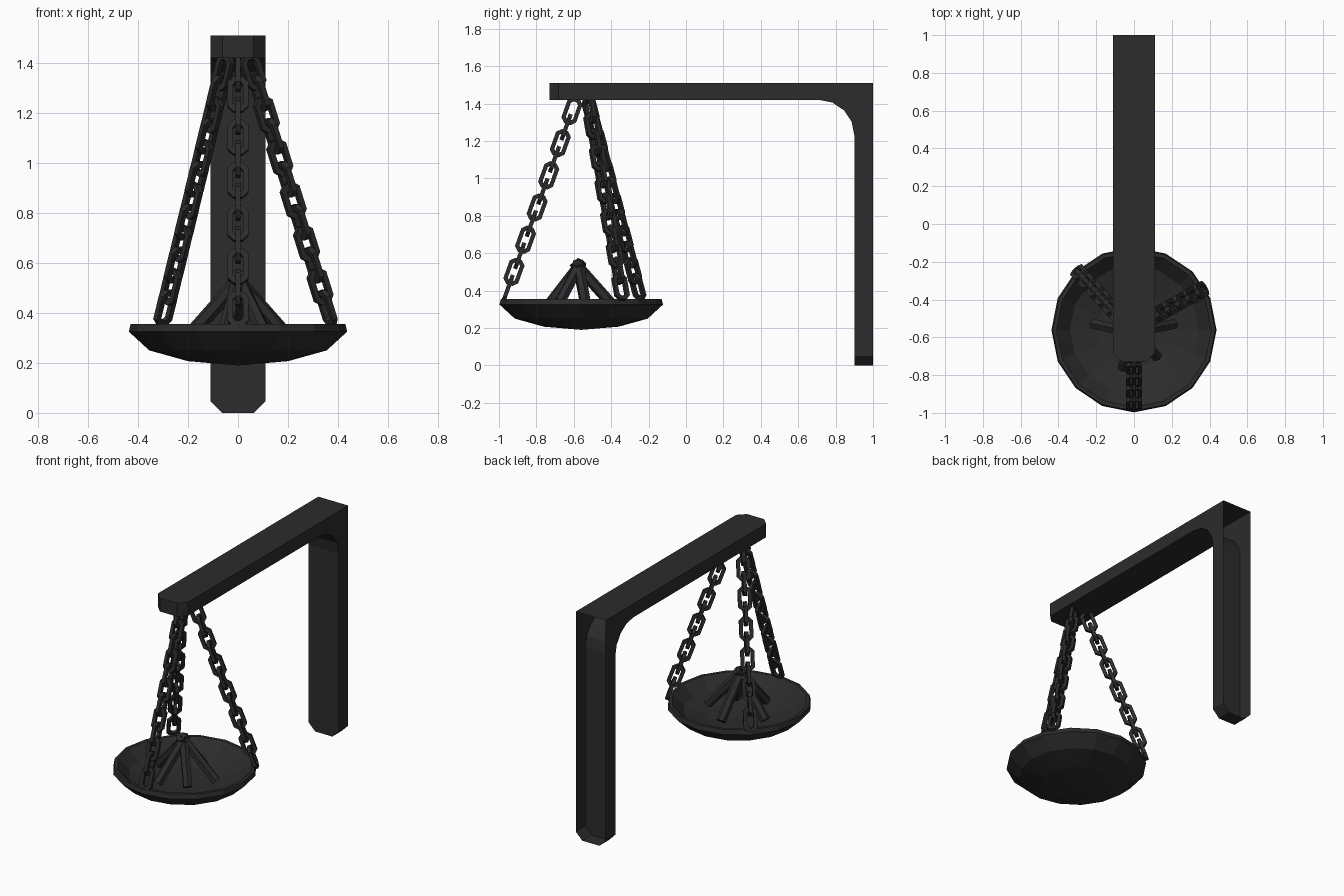
import bpy, bmesh, math
from mathutils import Vector, Matrix

if "Cube" in bpy.data.objects:
    bpy.data.objects.remove(bpy.data.objects["Cube"])

iron = bpy.data.materials.new("dark_iron")
iron.diffuse_color = (0.025, 0.025, 0.025, 1)
iron.use_nodes = True
iron.node_tree.nodes["Principled BSDF"].inputs["Base Color"].default_value = iron.diffuse_color


def finish(bm, name):
    bmesh.ops.recalc_face_normals(bm, faces=bm.faces)
    me = bpy.data.meshes.new(name)
    bm.to_mesh(me)
    bm.free()
    me.materials.append(iron)
    ob = bpy.data.objects.new(name, me)
    bpy.context.collection.objects.link(ob)
    return ob


# Wall bracket: L profile with a curved inner corner, chamfered tips, open back
W = 0.11
arc = [(0.71 + 0.19 * math.sin(math.radians(a)), 1.23 + 0.19 * math.cos(math.radians(a)))
       for a in (0, 22.5, 45, 67.5, 90)]
profile = [(-0.73, 1.51), (-0.73, 1.42)] + arc + [(0.90, 0), (1, 0), (1, 1.51)]
bm = bmesh.new()
face = bm.faces.new([bm.verts.new((-W, y, z)) for y, z in profile])
ext = bmesh.ops.extrude_face_region(bm, geom=[face])
bmesh.ops.translate(bm, vec=(2 * W, 0, 0),
                    verts=[v for v in ext["geom"] if isinstance(v, bmesh.types.BMVert)])


def is_tip(e):
    a, b = e.verts[0].co, e.verts[1].co
    if abs(a.x - b.x) > 0.01:
        return False
    return (a.y < -0.72 and b.y < -0.72) or (a.z < 0.01 and b.z < 0.01)


bmesh.ops.recalc_face_normals(bm, faces=bm.faces)
bmesh.ops.bevel(bm, geom=[e for e in bm.edges if is_tip(e)], offset=0.047,
                segments=1, affect='EDGES')
back = [f for f in bm.faces if all(v.co.y > 0.999 for v in f.verts)]
bmesh.ops.delete(bm, geom=back, context='FACES_ONLY')
finish(bm, "wall_bracket")

# Fire bowl: 16-sided lathe with a thick wall
CY, N = -0.56, 16
rings = [(0.20, 0.207), (0.355, 0.25), (0.437, 0.325), (0.43, 0.355),
         (0.41, 0.355), (0.34, 0.285), (0.20, 0.243)]
bm = bmesh.new()
loops = []
for r, z in rings:
    loops.append([bm.verts.new((r * math.sin(2 * math.pi * i / N),
                                CY + r * math.cos(2 * math.pi * i / N), z)) for i in range(N)])
for a, b in zip(loops, loops[1:]):
    for i in range(N):
        j = (i + 1) % N
        bm.faces.new((a[i], a[j], b[j], b[i]))
for loop, z in ((loops[0], 0.19), (loops[-1], 0.23)):
    c = bm.verts.new((0, CY, z))
    for i in range(N):
        bm.faces.new((loop[i], loop[(i + 1) % N], c))
finish(bm, "bowl")


# Chains: octagonal links with square section, alternate links turned 90 degrees
def add_link(bm, mat, half_len=0.074, half_wid=0.042, cut=0.024, t=0.022):
    def outline(l, w, c):
        return [(w, l - c), (w - c, l), (c - w, l), (-w, l - c),
                (-w, c - l), (c - w, -l), (w - c, -l), (w, c - l)]
    outer = outline(half_len, half_wid, cut)
    inner = outline(half_len - t, half_wid - t, cut * 0.5)
    rows = [[bm.verts.new(mat @ Vector((x, s * t / 2, z))) for x, z in pts]
            for pts, s in ((outer, -1), (outer, 1), (inner, 1), (inner, -1))]
    for k in range(4):
        a, b = rows[k], rows[(k + 1) % 4]
        for i in range(8):
            j = (i + 1) % 8
            bm.faces.new((a[i], a[j], b[j], b[i]))


def chain(name, first, last, count=12):
    p, q = Vector(first), Vector(last)
    zax = (p - q).normalized()
    tangent = zax.cross(Vector((0, 0, 1))).normalized()
    radial = tangent.cross(zax)
    bm = bmesh.new()
    for i in range(count):
        x, y = (radial, tangent) if i % 2 == 0 else (tangent, -radial)
        m = Matrix((x, y, zax)).transposed().to_4x4()
        m.translation = p.lerp(q, i / (count - 1))
        add_link(bm, m)
    finish(bm, name)


chain("front_chain", (0, -0.61, 1.36), (0, -0.951, 0.414))
chain("right_chain", (0.06, -0.515, 1.365), (0.355, -0.35, 0.42))
chain("left_chain", (-0.06, -0.51, 1.365), (-0.29, -0.26, 0.42))


# Firewood: six-sided logs leaning together in the bowl
def log(name, foot, top, r=0.03):
    a, b = Vector(foot), Vector(top)
    d = b - a
    bm = bmesh.new()
    m = Matrix.Translation((a + b) / 2) @ d.to_track_quat('Z', 'Y').to_matrix().to_4x4()
    bmesh.ops.create_cone(bm, cap_ends=True, segments=6, radius1=r, radius2=r,
                          depth=d.length, matrix=m)
    finish(bm, name)


logs = [((-0.21, -0.53, 0.29), (0.02, -0.58, 0.55)),
        ((0.21, -0.53, 0.29), (-0.02, -0.575, 0.55)),
        ((0.12, -0.70, 0.29), (-0.01, -0.56, 0.555)),
        ((-0.06, -0.76, 0.29), (0.01, -0.555, 0.555)),
        ((0.0, -0.365, 0.29), (0.0, -0.60, 0.555))]
for i, (foot, top) in enumerate(logs):
    log(f"log_{i + 1}", foot, top)
